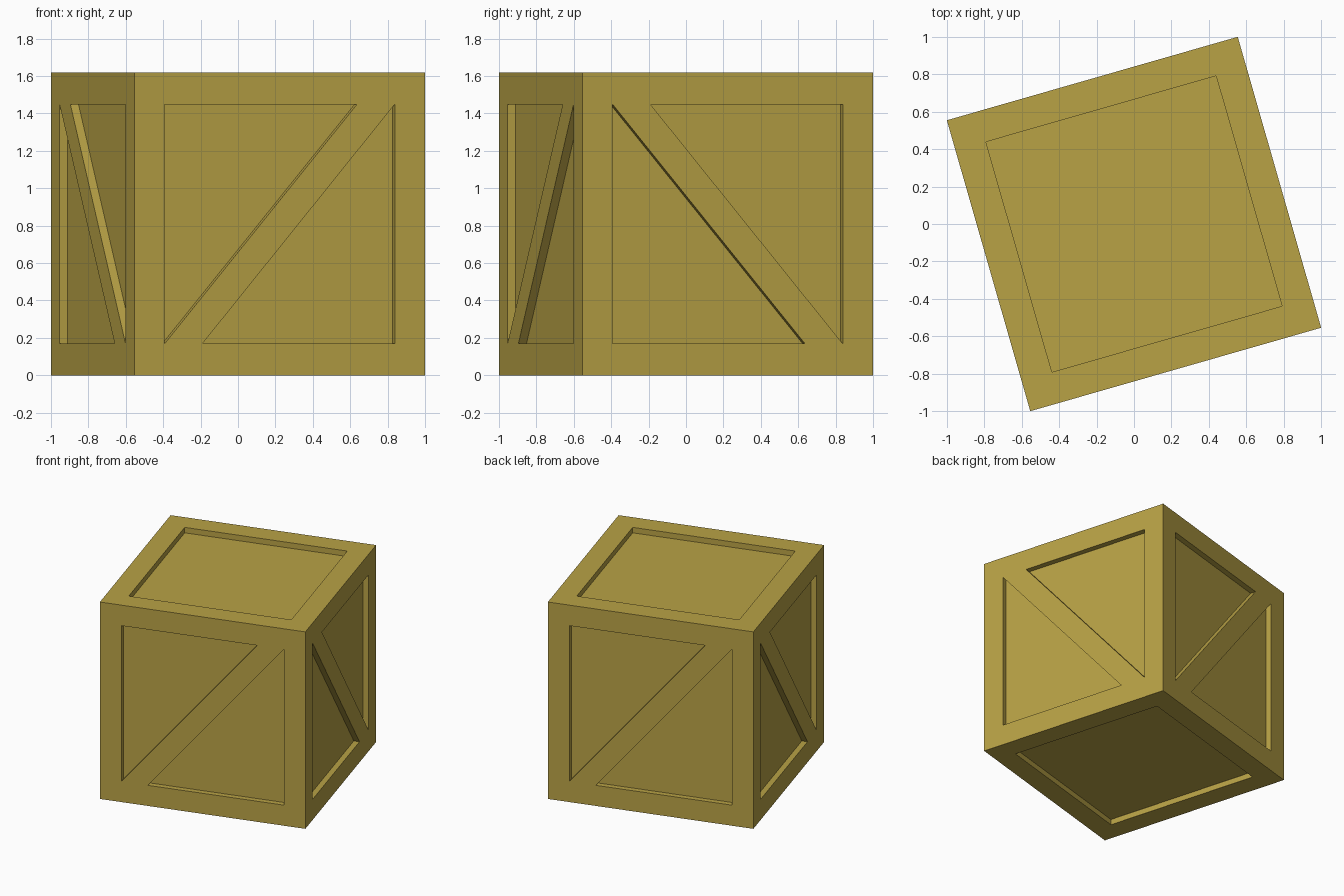
import bpy, bmesh
from math import radians
from mathutils import Matrix, Vector

if "Cube" in bpy.data.objects:
    bpy.data.objects.remove(bpy.data.objects["Cube"])

HALF = 0.809    # half the crate's edge length
IN = 0.64       # half-width of the sunken panels
GAP = 0.43      # where the diagonal brace meets the frame
DEPTH = 0.045   # panel recess depth

wood = bpy.data.materials.new("wood")
wood.diffuse_color = (0.48, 0.36, 0.06, 1)
wood.use_nodes = True
wood.node_tree.nodes["Principled BSDF"].inputs["Base Color"].default_value = wood.diffuse_color


def make_object(name, bm):
    bmesh.ops.recalc_face_normals(bm, faces=bm.faces)
    mesh = bpy.data.meshes.new(name)
    bm.to_mesh(mesh)
    bm.free()
    obj = bpy.data.objects.new(name, mesh)
    bpy.context.collection.objects.link(obj)
    return obj


def add_prism(bm, outline, turn):
    """Prism sunk into the -y side of the crate, then turned to its own side."""
    rings = [[bm.verts.new(turn @ Vector((u, y, w))) for u, w in outline]
             for y in (-HALF + DEPTH, -HALF - 0.1)]
    bm.faces.new(rings[0])
    bm.faces.new(rings[1])
    n = len(outline)
    for i in range(n):
        j = (i + 1) % n
        bm.faces.new((rings[0][i], rings[0][j], rings[1][j], rings[1][i]))


# Crate body
bm = bmesh.new()
bmesh.ops.create_cube(bm, size=2 * HALF)
crate = make_object("crate", bm)
crate.data.materials.append(wood)

# Panel recesses: two triangles per side, diagonals alternating around
bm = bmesh.new()
triangle = [(-IN, IN), (GAP, IN), (-IN, -IN)]
for k in range(4):
    turn = Matrix.Rotation(radians(90 * k), 3, 'Z')
    flip = -1 if k % 2 else 1
    for s in (1, -1):
        add_prism(bm, [(s * u * flip, s * w) for u, w in triangle], turn)

# Square recesses on top and bottom
square = [(-IN, -IN), (IN, -IN), (IN, IN), (-IN, IN)]
for angle in (90, -90):
    add_prism(bm, square, Matrix.Rotation(radians(angle), 3, 'X'))
cutter = make_object("panel_cutter", bm)
cutter.hide_render = True

# Cut the panels and remove the cutter
cut = crate.modifiers.new("panels", 'BOOLEAN')
cut.operation = 'DIFFERENCE'
cut.solver = 'EXACT'
cut.object = cutter
bpy.context.view_layer.objects.active = crate
bpy.ops.object.modifier_apply(modifier=cut.name)
bpy.data.objects.remove(cutter)

# Stand the crate on the floor, turned slightly
crate.rotation_euler.z = radians(16)
crate.location.z = HALF
